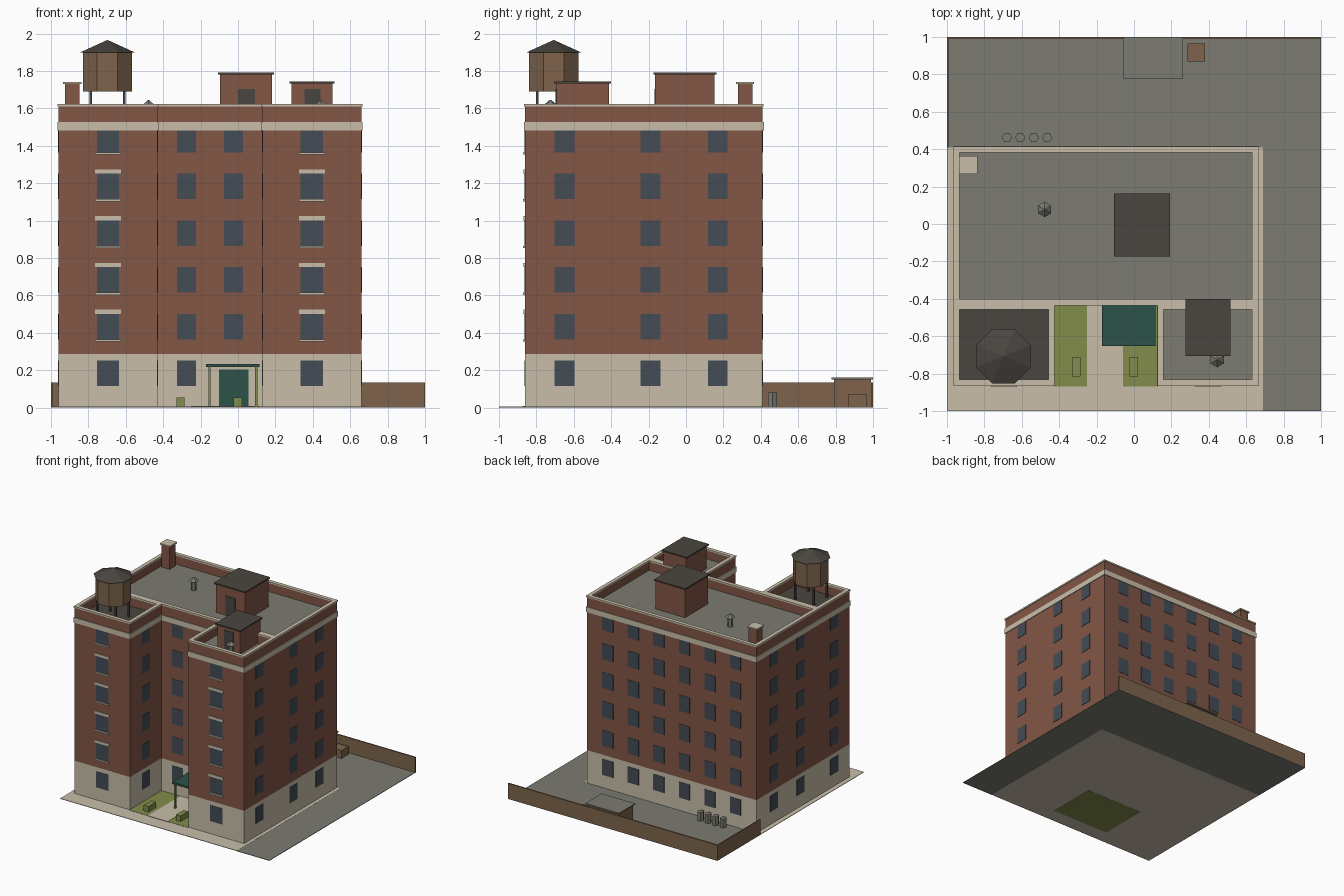
import bpy, bmesh, math
from mathutils import Matrix

if "Cube" in bpy.data.objects:
    bpy.data.objects.remove(bpy.data.objects["Cube"])


def lin(c):
    return c / 12.92 if c <= 0.04045 else ((c + 0.055) / 1.055) ** 2.4


def material(name, r, g, b):
    m = bpy.data.materials.new(name)
    m.diffuse_color = (lin(r / 255), lin(g / 255), lin(b / 255), 1)
    m.use_nodes = True
    m.node_tree.nodes["Principled BSDF"].inputs["Base Color"].default_value = m.diffuse_color
    return m


BRICK = material("brick", 130, 87, 70)
STONE = material("stone", 200, 190, 170)
ASPHALT = material("asphalt", 124, 124, 114)
TAR = material("dark_roof", 74, 69, 64)
GLASS = material("glass", 68, 76, 86)
GREEN = material("dark_green", 44, 82, 73)
GRASS = material("grass", 130, 140, 76)
WOOD = material("wood", 126, 100, 76)
METAL = material("dark_metal", 72, 70, 66)


def finish(name, bm, mat):
    bmesh.ops.recalc_face_normals(bm, faces=bm.faces)
    me = bpy.data.meshes.new(name)
    bm.to_mesh(me)
    bm.free()
    me.materials.append(mat)
    ob = bpy.data.objects.new(name, me)
    bpy.context.collection.objects.link(ob)
    return ob


def boxes(name, mat, items):
    """Boxes given as (x0, x1, y0, y1, z0, z1)."""
    bm = bmesh.new()
    for x0, x1, y0, y1, z0, z1 in items:
        m = Matrix.Translation(((x0 + x1) / 2, (y0 + y1) / 2, (z0 + z1) / 2))
        m = m @ Matrix.Diagonal((x1 - x0, y1 - y0, z1 - z0, 1))
        bmesh.ops.create_cube(bm, size=1, matrix=m)
    return finish(name, bm, mat)


def prism(name, mat, pts, z0, z1):
    bm = bmesh.new()
    f = bm.faces.new([bm.verts.new((x, y, z0)) for x, y in pts])
    top = bmesh.ops.extrude_face_region(bm, geom=[f])["geom"]
    bmesh.ops.translate(bm, vec=(0, 0, z1 - z0),
                        verts=[v for v in top if isinstance(v, bmesh.types.BMVert)])
    return finish(name, bm, mat)


def drums(name, mat, items, sides, turn=0.0):
    """Round parts given as (x, y, z0, z1, bottom radius, top radius)."""
    bm = bmesh.new()
    for x, y, z0, z1, r0, r1 in items:
        m = Matrix.Translation((x, y, (z0 + z1) / 2)) @ Matrix.Rotation(turn, 4, 'Z')
        bmesh.ops.create_cone(bm, cap_ends=True, segments=sides, radius1=r0,
                              radius2=r1, depth=z1 - z0, matrix=m)
    return finish(name, bm, mat)


# Overall building lines: left, right, front, back, court sides and court back
L, R, F, B = -0.96, 0.66, -0.86, 0.41
CL, CR, CB = -0.43, 0.13, -0.43
ROOF, TOP = 1.53, 1.61


def footprint(d=0.0):
    return [(L - d, F - d), (CL + d, F - d), (CL + d, CB - d), (CR - d, CB - d),
            (CR - d, F - d), (R + d, F - d), (R + d, B + d), (L - d, B + d)]


# Ground
prism("asphalt_yard", ASPHALT,
      [(0.69, -1), (1, -1), (1, 1), (-1, 1), (-1, B), (0.69, B)], 0, 0.004)
boxes("pavement", STONE, [(-1, 0.69, -1, B, 0.001, 0.005)])
boxes("court_lawn", GRASS, [(CL, CR, -0.87, CB, 0, 0.007)])
boxes("court_path", STONE, [(-0.25, -0.06, -0.875, CB, 0.004, 0.009),
                            (-0.17, 0.115, -0.65, CB, 0.004, 0.009)])
boxes("hedges", GRASS, [(x, x + 0.045, -0.815, -0.71, 0.005, 0.055) for x in (-0.33, -0.023)])

# Walls and cornice
prism("stone_base", STONE, footprint(), 0.002, 0.288)
prism("brick_walls", BRICK, footprint(), 0.288, ROOF)
prism("cornice", STONE, footprint(0.006), 1.482, 1.527)

# Parapets with copings around the three roofs
blocks = [(L, R, CB, B), (L, CL, F, CB), (CR, R, F, CB)]


def ring(x0, x1, y0, y1, t, z0, z1):
    return [(x0, x1, y0, y0 + t, z0, z1), (x0, x1, y1 - t, y1, z0, z1),
            (x0, x0 + t, y0 + t, y1 - t, z0, z1), (x1 - t, x1, y0 + t, y1 - t, z0, z1)]


boxes("parapets", BRICK, [b for k in blocks for b in ring(*k, 0.023, ROOF, TOP)])
boxes("copings", STONE, [b for x0, x1, y0, y1 in blocks for b in
                         ring(x0 - 0.005, x1 + 0.005, y0 - 0.005, y1 + 0.005, 0.033, TOP, 1.623)])
inner = [(x0 + 0.02, x1 - 0.02, y0 + 0.02, y1 - 0.02, ROOF - 0.01, ROOF + 0.005)
         for x0, x1, y0, y1 in blocks]
boxes("grey_roofs", ASPHALT, [inner[0], inner[2]])
boxes("tank_wing_roof", TAR, [inner[1]])

# Windows, six floors, as thin plates on each wall
P = 0.003
glass, trim = [], []
for i in range(6):
    z0 = 0.115 + 0.25 * i
    z1 = min(z0 + 0.137, 1.482)
    for x in (-0.695, 0.395):
        glass.append((x - 0.06, x + 0.06, F - P, F + P, z0, z1))
        if i > 0:
            trim.append((x - 0.07, x + 0.07, F - 0.012, F + P, z0 - 0.012, z0))
        if 0 < i < 5:
            trim.append((x - 0.07, x + 0.07, F - 0.008, F + P, z1, z1 + 0.022))
    for x in (-0.275, -0.025):
        if i > 0 or x < -0.1:
            glass.append((x - 0.051, x + 0.051, CB - P, CB + P, z0, z1))
    for k in range(6):
        x = -0.15 + 0.244 * (k - 2.5)
        glass.append((x - 0.052, x + 0.052, B - P, B + P, z0, z1))
    for wall, ys in ((L, (-0.65, -0.19, 0.17)), (R, (-0.65, -0.19, 0.17)),
                     (CL, (-0.645,)), (CR, (-0.645,))):
        for y in ys:
            glass.append((wall - P, wall + P, y - 0.053, y + 0.053, z0, z1))
boxes("windows", GLASS, glass)
boxes("sills_and_lintels", STONE, trim)

# Entrance door and canopy
boxes("front_door", GREEN, [(-0.102, 0.055, CB - 0.005, CB + 0.005, 0.008, 0.205)])
boxes("canopy", GREEN, [(-0.172, 0.115, -0.652, CB, 0.218, 0.234)])
boxes("canopy_posts", GRASS, [(x - 0.006, x + 0.006, -0.645, -0.633, 0.005, 0.218)
                              for x in (-0.152, 0.097)])

# Rooftop stair houses
boxes("stair_houses", BRICK, [(-0.097, 0.183, -0.165, 0.152, ROOF, 1.78),
                              (0.287, 0.505, -0.693, -0.413, ROOF, 1.733)])
boxes("stair_house_roofs", TAR, [(-0.107, 0.193, -0.175, 0.162, 1.78, 1.792),
                                 (0.275, 0.515, -0.705, -0.402, 1.733, 1.745)])
boxes("stair_house_doors", METAL, [(0.0, 0.09, -0.169, -0.163, ROOF, 1.705),
                                   (0.355, 0.44, -0.697, -0.691, ROOF, 1.705)])

# Chimney
boxes("chimney", BRICK, [(-0.925, -0.847, 0.277, 0.355, ROOF, 1.73)])
boxes("chimney_cap", STONE, [(-0.935, -0.838, 0.268, 0.364, 1.73, 1.742)])

# Roof vents
vents = [(-0.478, 0.078), (0.445, -0.725)]
drums("vent_pipes", ASPHALT, [(x, y, ROOF, 1.615, 0.022, 0.022) for x, y in vents], 6)
drums("vent_caps", ASPHALT, [(x, y, 1.615, 1.645, 0.041, 0.004) for x, y in vents], 6)

# Water tank
TX, TY, K, T8 = -0.698, -0.707, math.cos(math.pi / 8), math.pi / 8
drums("water_tank", WOOD, [(TX, TY, 1.69, 1.9, 0.132 / K, 0.132 / K)], 8, T8)
drums("tank_roof", TAR, [(TX, TY, 1.9, 1.966, 0.145 / K, 0.0)], 8, T8)
boxes("tank_legs", METAL, [(TX + sx * 0.089 - 0.007, TX + sx * 0.089 + 0.007,
                            TY + sy * 0.089 - 0.007, TY + sy * 0.089 + 0.007, ROOF, 1.69)
                           for sx in (-1, 1) for sy in (-1, 1)])

# Yard: fences, shed, crate and bins
boxes("fences", WOOD, [(-1, 1, 0.988, 1, 0.002, 0.135), (-1, -0.992, B, 0.988, 0.002, 0.135)])
boxes("shed", WOOD, [(-0.045, 0.245, 0.79, 0.988, 0.002, 0.15)])
boxes("shed_roof", ASPHALT, [(-0.06, 0.262, 0.778, 1.0, 0.15, 0.16)])
boxes("crate", WOOD, [(0.285, 0.38, 0.87, 0.965, 0.002, 0.072)])
drums("bins", ASPHALT, [(-0.68 + 0.072 * i, 0.462, 0.002, 0.08, 0.027, 0.027)
                        for i in range(4)], 6, math.pi / 6)
